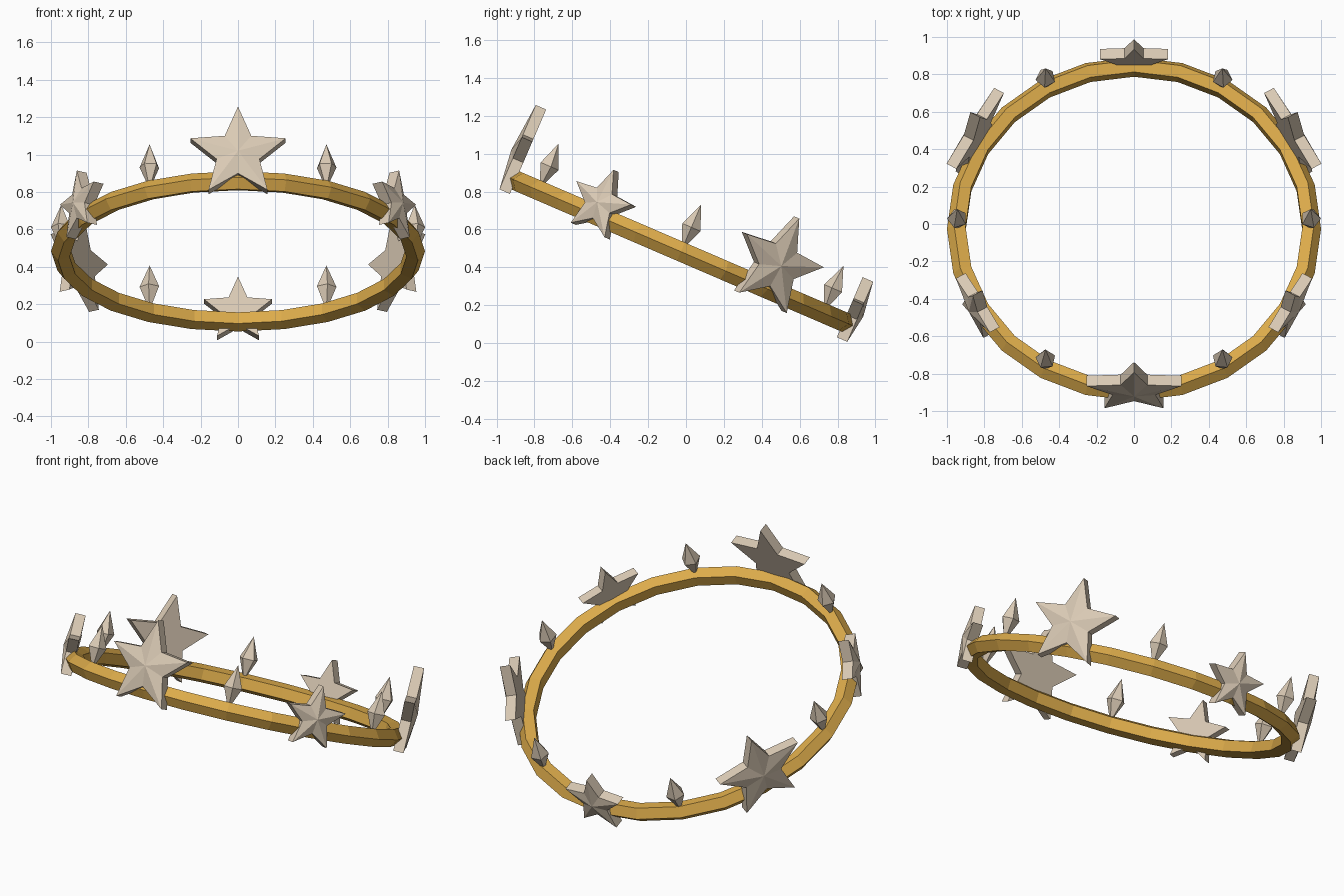
import bpy, bmesh, math
from mathutils import Matrix

if "Cube" in bpy.data.objects:
    bpy.data.objects.remove(bpy.data.objects["Cube"])

TILT = Matrix.Translation((0, -0.027, 0.483)) @ Matrix.Rotation(math.radians(-23.3), 4, 'X')


def material(name, rgb):
    m = bpy.data.materials.new(name)
    m.diffuse_color = (*rgb, 1)
    m.use_nodes = True
    m.node_tree.nodes["Principled BSDF"].inputs["Base Color"].default_value = m.diffuse_color
    return m


gold = material("gold", (0.72, 0.41, 0.07))
ivory = material("ivory", (0.70, 0.59, 0.46))


def finish(name, bm, mat, matrix):
    bmesh.ops.recalc_face_normals(bm, faces=bm.faces)
    mesh = bpy.data.meshes.new(name)
    bm.to_mesh(mesh)
    bm.free()
    mesh.materials.append(mat)
    obj = bpy.data.objects.new(name, mesh)
    bpy.context.collection.objects.link(obj)
    obj.matrix_world = TILT @ matrix


def band(major=0.945, minor=0.055, segs=24, sides=5):
    """Hoop with a five-sided section, one edge pointing outward."""
    bm = bmesh.new()
    rings = []
    for i in range(segs):
        a = math.tau * i / segs
        ring = []
        for j in range(sides):
            b = math.tau * j / sides
            r = major + minor * math.cos(b)
            ring.append(bm.verts.new((r * math.sin(a), -r * math.cos(a), minor * math.sin(b))))
        rings.append(ring)
    for i in range(segs):
        p, q = rings[i], rings[(i + 1) % segs]
        for j in range(sides):
            k = (j + 1) % sides
            bm.faces.new((p[j], q[j], q[k], p[k]))
    finish("band", bm, gold, Matrix())


def star(name, angle, size, radius, height):
    """Five-pointed star with a flat back and a raised front centre."""
    bm = bmesh.new()
    half, bulge = 0.03, 0.025
    front, back = [], []
    for i in range(10):
        r = size * (1 if i % 2 == 0 else 0.45)
        a = math.pi * i / 5
        x, z = r * math.sin(a), r * math.cos(a)
        front.append(bm.verts.new((x, -half, z)))
        back.append(bm.verts.new((x, half, z)))
    peak = bm.verts.new((0, -half - bulge, 0))
    for i in range(10):
        j = (i + 1) % 10
        bm.faces.new((front[i], front[j], peak))
        bm.faces.new((front[i], back[i], back[j], front[j]))
    bm.faces.new(back)
    finish(name, bm, ivory, Matrix.Rotation(math.radians(angle), 4, 'Z')
           @ Matrix.Translation((0, -radius, height)))


def spike(name, angle, radius=0.945, height=0.14, half=0.13, width=0.055, sides=5):
    """Slender double pyramid standing on the band."""
    bm = bmesh.new()
    top, bottom = bm.verts.new((0, 0, half)), bm.verts.new((0, 0, -half))
    rim = [bm.verts.new((width * math.sin(math.tau * i / sides),
                         -width * math.cos(math.tau * i / sides), 0)) for i in range(sides)]
    for i in range(sides):
        j = (i + 1) % sides
        bm.faces.new((rim[i], rim[j], top))
        bm.faces.new((rim[j], rim[i], bottom))
    finish(name, bm, ivory, Matrix.Rotation(math.radians(angle), 4, 'Z')
           @ Matrix.Translation((0, -radius, height)))


# Hoop, then alternating large and small stars with spikes between them
band()
for n in range(6):
    if n % 2 == 0:
        star("large_star", 60 * n, 0.268, 0.98, 0.14)
    else:
        star("small_star", 60 * n, 0.191, 0.965, 0.065)
    spike("spike", 60 * n + 30)
